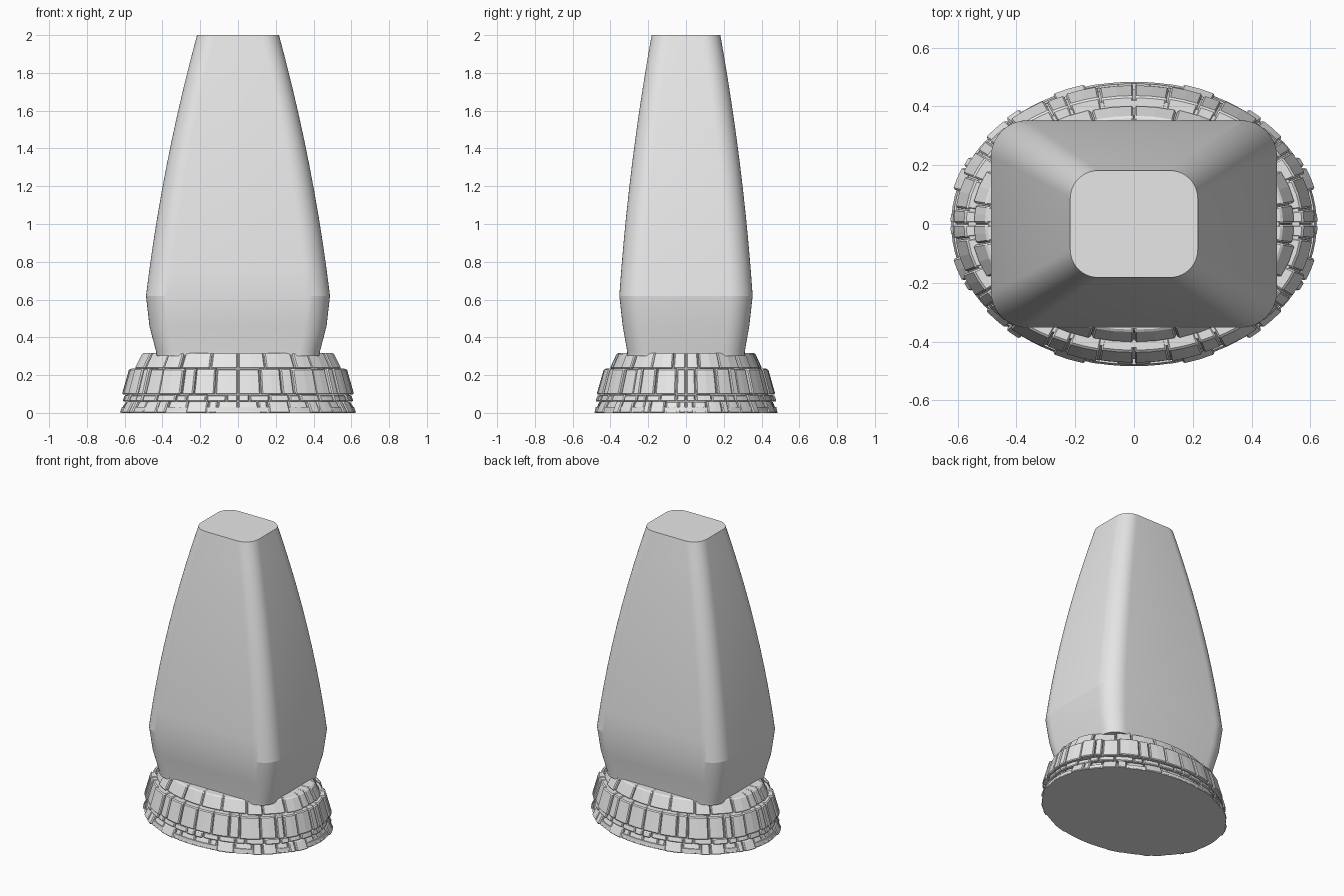
import bpy, bmesh, math, random

if "Cube" in bpy.data.objects:
    bpy.data.objects.remove(bpy.data.objects["Cube"])

random.seed(4)
stone = bpy.data.materials.new("plain grey")
stone.diffuse_color = (0.8, 0.8, 0.8, 1)
stone.use_nodes = True
stone.node_tree.nodes["Principled BSDF"].inputs["Base Color"].default_value = stone.diffuse_color


def finish(bm, name):
    bmesh.ops.recalc_face_normals(bm, faces=bm.faces[:])
    mesh = bpy.data.meshes.new(name)
    bm.to_mesh(mesh)
    bm.free()
    mesh.materials.append(stone)
    ob = bpy.data.objects.new(name, mesh)
    bpy.context.collection.objects.link(ob)
    return ob


def loft(bm, loops):
    rings = [[bm.verts.new(p) for p in loop] for loop in loops]
    n = len(rings[0])
    for a, b in zip(rings, rings[1:]):
        for i in range(n):
            bm.faces.new((a[i], a[(i + 1) % n], b[(i + 1) % n], b[i]))
    bm.faces.new(rings[0][::-1])
    bm.faces.new(rings[-1])


def rounded_rect(hx, hy, r, z, seg=10):
    pts = []
    for q, (sx, sy) in enumerate(((1, 1), (-1, 1), (-1, -1), (1, -1))):
        for i in range(seg + 1):
            a = math.pi / 2 * (q + i / seg)
            pts.append((sx * (hx - r) + r * math.cos(a), sy * (hy - r) + r * math.sin(a), z))
    return pts


def ellipse(rx, ry, z, n=96):
    return [(rx * math.cos(2 * math.pi * i / n), ry * math.sin(2 * math.pi * i / n), z) for i in range(n)]


# Tapered body: short flared foot, then a gently bulging taper to a flat top
sections = [rounded_rect(0.43, 0.31, 0.11, 0.30), rounded_rect(0.435, 0.312, 0.11, 0.33),
            rounded_rect(0.469, 0.335, 0.12, 0.46)]
for i in range(11):
    t = i / 10
    b = 4 * t * (1 - t)
    sections.append(rounded_rect(0.487 - 0.27 * t + 0.026 * b, 0.353 - 0.171 * t + 0.019 * b,
                                 0.125 - 0.03 * t, 0.62 + 1.38 * t))
bm = bmesh.new()
loft(bm, sections)
body = finish(bm, "tapered_body")
bpy.context.view_layer.objects.active = body
body.select_set(True)
bpy.ops.object.shade_smooth_by_angle(angle=math.radians(12))
body.select_set(False)


# Ring of wedge blocks around an elliptical core, the same in all four quarters
def block_ring(name, z0, z1, bottom, top, count, depth):
    core = bmesh.new()
    loft(core, [ellipse(bottom[0] - 0.022, bottom[1] - 0.022, z0),
                ellipse(top[0] - 0.022, top[1] - 0.022, z1 - 0.004)])
    finish(core, name + "_core")

    weights = [random.uniform(0.85, 1.25) if i % 3 else random.uniform(0.45, 0.65) for i in range(count)]
    total, acc, blocks = sum(weights), 0, []
    for w in weights:
        a0, acc = acc, acc + w / total * math.pi / 2
        blocks.append((a0, acc, random.uniform(-0.012, 0.003), random.uniform(-0.004, 0)))
    bm = bmesh.new()
    for sx in (1, -1):
        for sy in (1, -1):
            for a0, a1, push, lift in blocks:
                gap = 0.005
                angles = [a0 + gap, (a0 + a1) / 2, a1 - gap]
                loops = []
                for z, (rx, ry) in ((z0, bottom), (z1 + lift, top)):
                    out = [((rx + push) * math.cos(a) * sx, (ry + push) * math.sin(a) * sy, z) for a in angles]
                    inn = [((rx - depth) * math.cos(a) * sx, (ry - depth) * math.sin(a) * sy, z)
                           for a in reversed(angles)]
                    loops.append(out + inn)
                loft(bm, loops)
    bmesh.ops.recalc_face_normals(bm, faces=bm.faces[:])
    # chamfer only the sharp block edges
    sharp = [e for e in bm.edges if len(e.link_faces) == 2 and e.calc_face_angle(0) > 0.9]
    bmesh.ops.bevel(bm, geom=sharp, offset=0.006, segments=1, affect='EDGES')
    finish(bm, name)


block_ring("bottom_course", 0.0, 0.062, (0.635, 0.497), (0.603, 0.468), 11, 0.06)
block_ring("thin_course", 0.06, 0.098, (0.617, 0.481), (0.605, 0.468), 10, 0.06)
block_ring("tall_course", 0.098, 0.235, (0.624, 0.481), (0.586, 0.443), 9, 0.075)
block_ring("top_course", 0.235, 0.32, (0.558, 0.415), (0.516, 0.377), 6, 0.07)

# Flat plate closing the underside
bm = bmesh.new()
loft(bm, [ellipse(0.622, 0.484, 0.0), ellipse(0.615, 0.478, 0.03)])
finish(bm, "base_plate")
